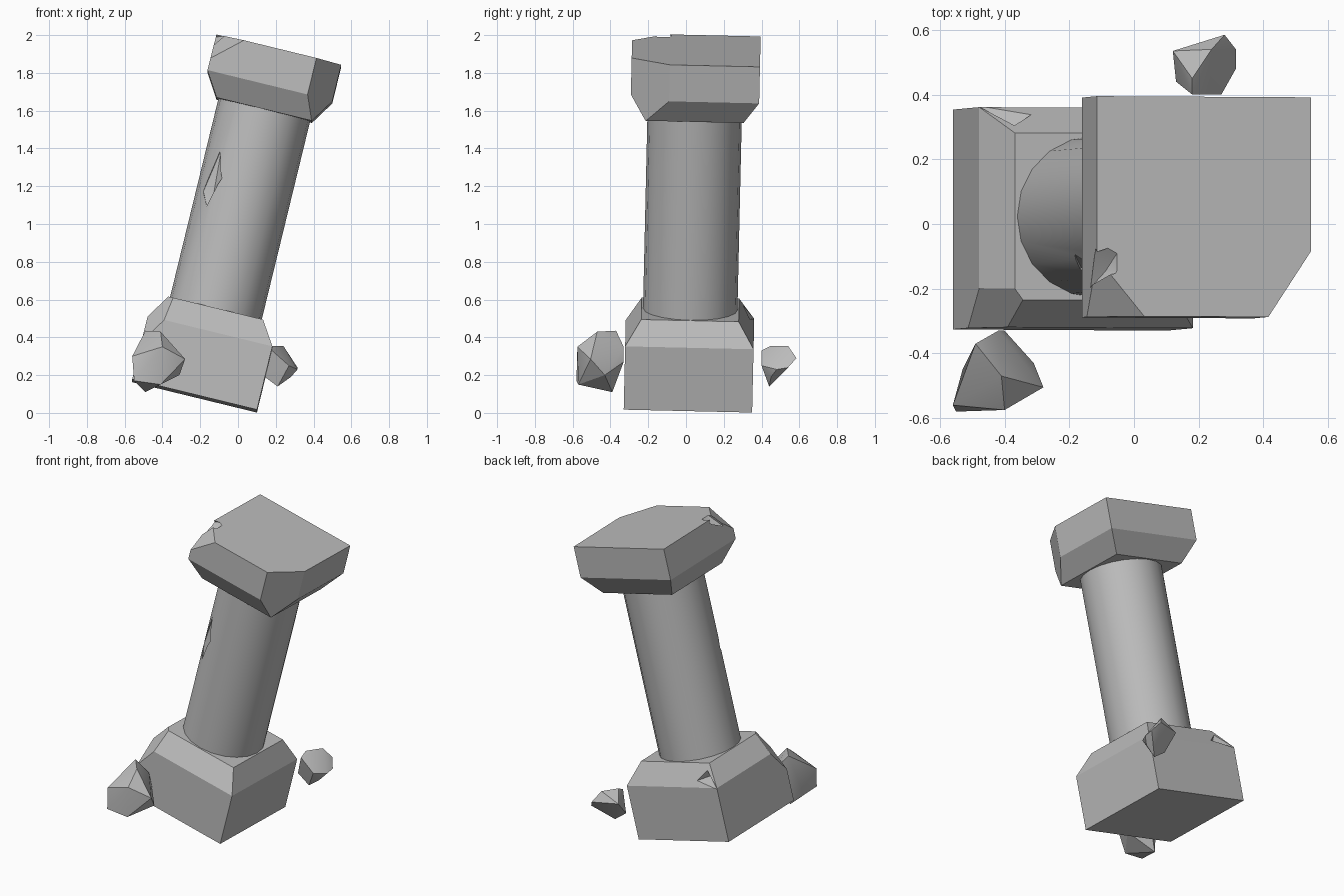
import bpy, bmesh
from math import radians
from mathutils import Matrix, Vector

cube = bpy.data.objects.get("Cube")
if cube:
    bpy.data.objects.remove(cube)

stone = bpy.data.materials.new("grey stone")
stone.use_nodes = True
GREY = (0.5, 0.5, 0.5, 1)
stone.diffuse_color = GREY
stone.node_tree.nodes["Principled BSDF"].inputs["Base Color"].default_value = GREY

# The whole column leans sideways and slightly back
LEAN = (Matrix.Translation((-0.23, 0.012, 0.09))
        @ Matrix.Rotation(radians(-1.3), 4, 'X')
        @ Matrix.Rotation(radians(13.7), 4, 'Y'))


def finish(name, bm, matrix=Matrix()):
    bmesh.ops.recalc_face_normals(bm, faces=bm.faces)
    mesh = bpy.data.meshes.new(name)
    bm.to_mesh(mesh)
    bm.free()
    mesh.materials.append(stone)
    ob = bpy.data.objects.new(name, mesh)
    ob.matrix_world = matrix
    bpy.context.collection.objects.link(ob)
    return ob


def smooth(ob):
    bpy.ops.object.select_all(action='DESELECT')
    ob.select_set(True)
    bpy.context.view_layer.objects.active = ob
    bpy.ops.object.shade_smooth_by_angle(angle=radians(30))


def hull(name, points, matrix=Matrix()):
    bm = bmesh.new()
    for p in points:
        bm.verts.new(p)
    res = bmesh.ops.convex_hull(bm, input=bm.verts)
    loose = [v for v in bm.verts if not v.link_faces]
    bmesh.ops.delete(bm, geom=loose, context='VERTS')
    return finish(name, bm, matrix)


def square_block(rings):
    """Stack of square rings given as (half width, height)."""
    bm = bmesh.new()
    for r, h in rings:
        for x, y in ((-r, -r), (r, -r), (r, r), (-r, r)):
            bm.verts.new((x, y, h))
    bmesh.ops.convex_hull(bm, input=bm.verts)
    bmesh.ops.dissolve_limit(bm, angle_limit=0.01, verts=bm.verts, edges=bm.edges)
    return bm


def slice_corner(bm, a, b, c):
    """Break off the piece on the outer side of the plane through a, b, c."""
    a, b, c = Vector(a), Vector(b), Vector(c)
    n = (b - a).cross(c - a).normalized()
    if n.dot(a - Vector((0, 0, a.z - 0.2))) < 0:
        n.negate()
    bmesh.ops.bisect_plane(bm, geom=bm.verts[:] + bm.edges[:] + bm.faces[:],
                           plane_co=a, plane_no=n, clear_outer=True)
    bmesh.ops.holes_fill(bm, edges=[e for e in bm.edges if e.is_boundary])


def chip(ob, points):
    cutter = hull(ob.name + "_cutter", points, LEAN)
    cutter.hide_render = True
    cutter.hide_viewport = True
    mod = ob.modifiers.new("chip", 'BOOLEAN')
    mod.object = cutter
    mod.operation = 'DIFFERENCE'
    mod.solver = 'EXACT'
    bpy.context.view_layer.update()
    graph = bpy.context.evaluated_depsgraph_get()
    mesh = bpy.data.meshes.new_from_object(ob.evaluated_get(graph))
    ob.modifiers.clear()
    ob.data = mesh
    bpy.data.objects.remove(cutter)


# Plinth with a sloped shoulder and a broken front corner
bm = square_block([(0.34, 0), (0.34, 0.345), (0.258, 0.473)])
slice_corner(bm, (-0.34, -0.22, 0.345), (-0.25, -0.34, 0.345), (-0.34, -0.34, 0.2))
plinth = finish("plinth", bm, LEAN)
chip(plinth, [(-0.35, 0.35, 0.335), (-0.25, 0.25, 0.39),
              (-0.17, 0.33, 0.38), (-0.25, 0.36, 0.55)])

# Round shaft with a small gouge
bm = bmesh.new()
bmesh.ops.create_cone(bm, cap_ends=True, segments=20, radius1=0.25, radius2=0.25,
                      depth=1.12, matrix=Matrix.Translation((0, 0, 1.01)))
shaft = finish("shaft", bm, LEAN)
chip(shaft, [(-0.17, -0.17, 0.98), (-0.155, -0.155, 1.07), (-0.21, -0.13, 1.06),
             (-0.13, -0.21, 1.15), (-0.17, -0.17, 1.3), (-0.25, -0.25, 1.1)])

# Capital with a sheared corner and a chipped corner
bm = square_block([(0.26, 1.557), (0.34, 1.685), (0.34, 1.884)])
slice_corner(bm, (0.34, -0.137, 1.884), (0.205, -0.34, 1.884), (0.34, -0.137, 1.6))
slice_corner(bm, (-0.34, -0.16, 1.884), (-0.19, -0.34, 1.884), (-0.34, -0.34, 1.75))
capital = finish("capital", bm, LEAN)
chip(capital, [(-0.36, -0.13, 1.86), (-0.27, -0.13, 1.9), (-0.27, -0.2, 1.9),
               (-0.34, -0.25, 1.8), (-0.3, -0.2, 1.83), (-0.36, -0.2, 1.95)])

# Fallen rubble
large_rock = hull("large_rock", [
    (-0.55, -0.58, 0.17), (-0.56, -0.56, 0.3), (-0.4, -0.575, 0.35),
    (-0.41, -0.57, 0.15), (-0.28, -0.505, 0.285), (-0.31, -0.43, 0.2),
    (-0.49, -0.39, 0.11), (-0.49, -0.37, 0.435), (-0.41, -0.47, 0.43),
    (-0.42, -0.33, 0.35), (-0.4, -0.33, 0.27), (-0.53, -0.45, 0.2)])
small_rock = hull("small_rock", [
    (0.12, 0.535, 0.3), (0.28, 0.585, 0.29), (0.315, 0.54, 0.24),
    (0.315, 0.48, 0.23), (0.27, 0.4, 0.25), (0.18, 0.4, 0.33),
    (0.13, 0.44, 0.2), (0.21, 0.44, 0.14), (0.24, 0.54, 0.355),
    (0.18, 0.45, 0.355), (0.28, 0.45, 0.19)])

for ob in (plinth, shaft, capital, large_rock, small_rock):
    smooth(ob)
